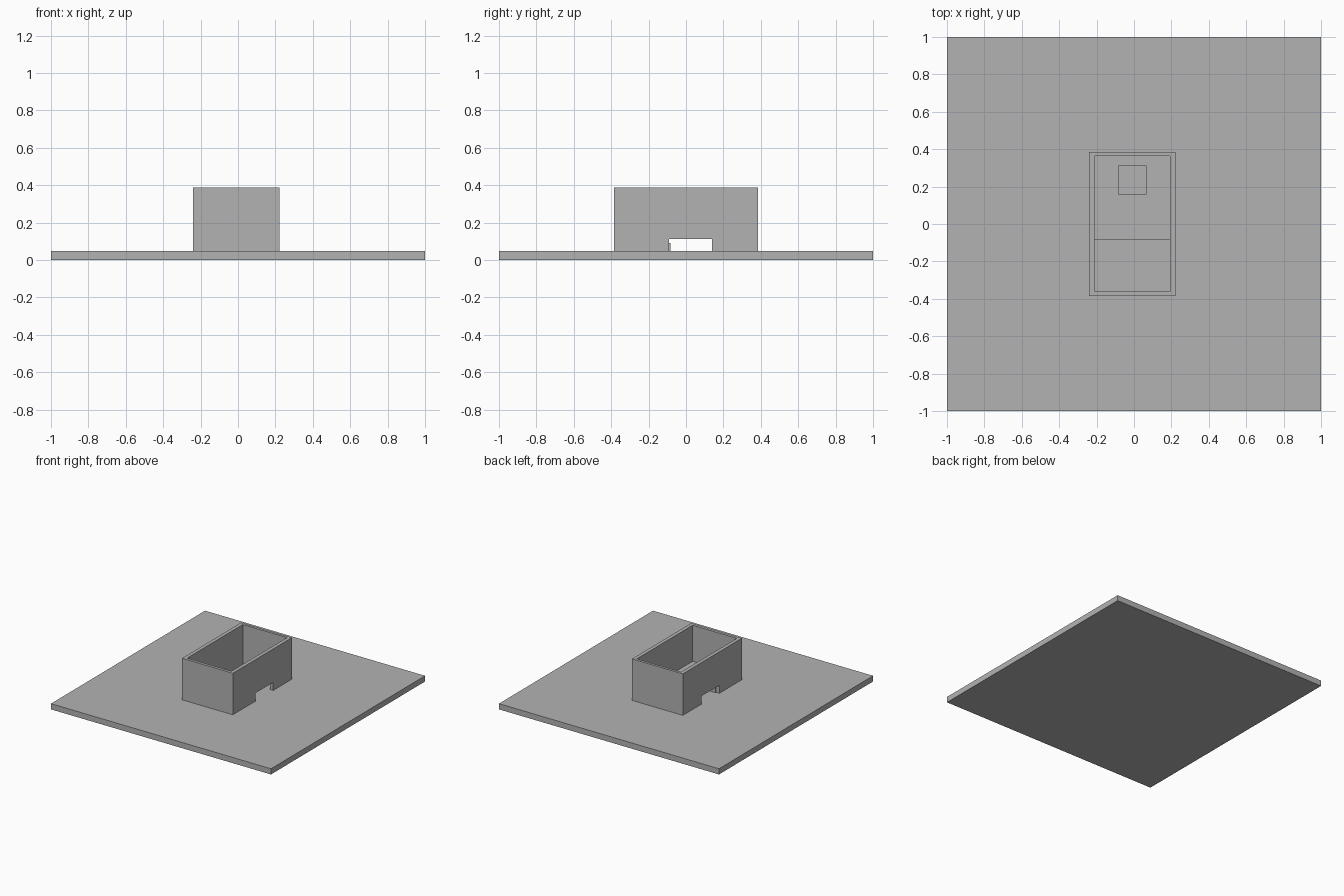
import bpy

cube = bpy.data.objects.get("Cube")
if cube:
    bpy.data.objects.remove(cube)

grey = bpy.data.materials.new("plain_grey")
grey.use_nodes = True
colour = (0.45, 0.45, 0.45, 1)
grey.diffuse_color = colour
grey.node_tree.nodes["Principled BSDF"].inputs["Base Color"].default_value = colour


def box(name, x, y, z):
    """Add a box spanning the given (low, high) ranges."""
    spans = (x, y, z)
    bpy.ops.mesh.primitive_cube_add(size=1, location=[(a + b) / 2 for a, b in spans])
    obj = bpy.context.object
    obj.name = name
    obj.scale = [b - a for a, b in spans]
    bpy.ops.object.transform_apply(location=False, rotation=False, scale=True)
    obj.data.materials.append(grey)
    return obj


def cut(target, cutter):
    """Subtract a hidden helper from the target."""
    mod = target.modifiers.new(cutter.name, "BOOLEAN")
    mod.operation = "DIFFERENCE"
    mod.solver = "EXACT"
    mod.object = cutter
    cutter.hide_render = True
    cutter.hide_viewport = True
    cutter.display_type = "WIRE"


ground = 0.047
inner_x = (-0.21, 0.192)

# Ground slab
box("ground_slab", (-1, 1), (-1, 1), (0, ground))

# Open-topped walls with a low opening through both long sides
walls = box("walls", (-0.24, 0.222), (-0.384, 0.384), (ground, 0.388))
cut(walls, box("room_cutter", inner_x, (-0.36, 0.363), (-0.2, 0.6)))
cut(walls, box("opening_cutter", (-0.5, 0.5), (-0.09, 0.14), (-0.1, 0.113)))

# Raised floor at the front end and a low block at the back end
box("raised_floor", inner_x, (-0.36, -0.083), (ground, ground + 0.045))
box("low_block", (-0.085, 0.067), (0.158, 0.312), (ground, ground + 0.045))
